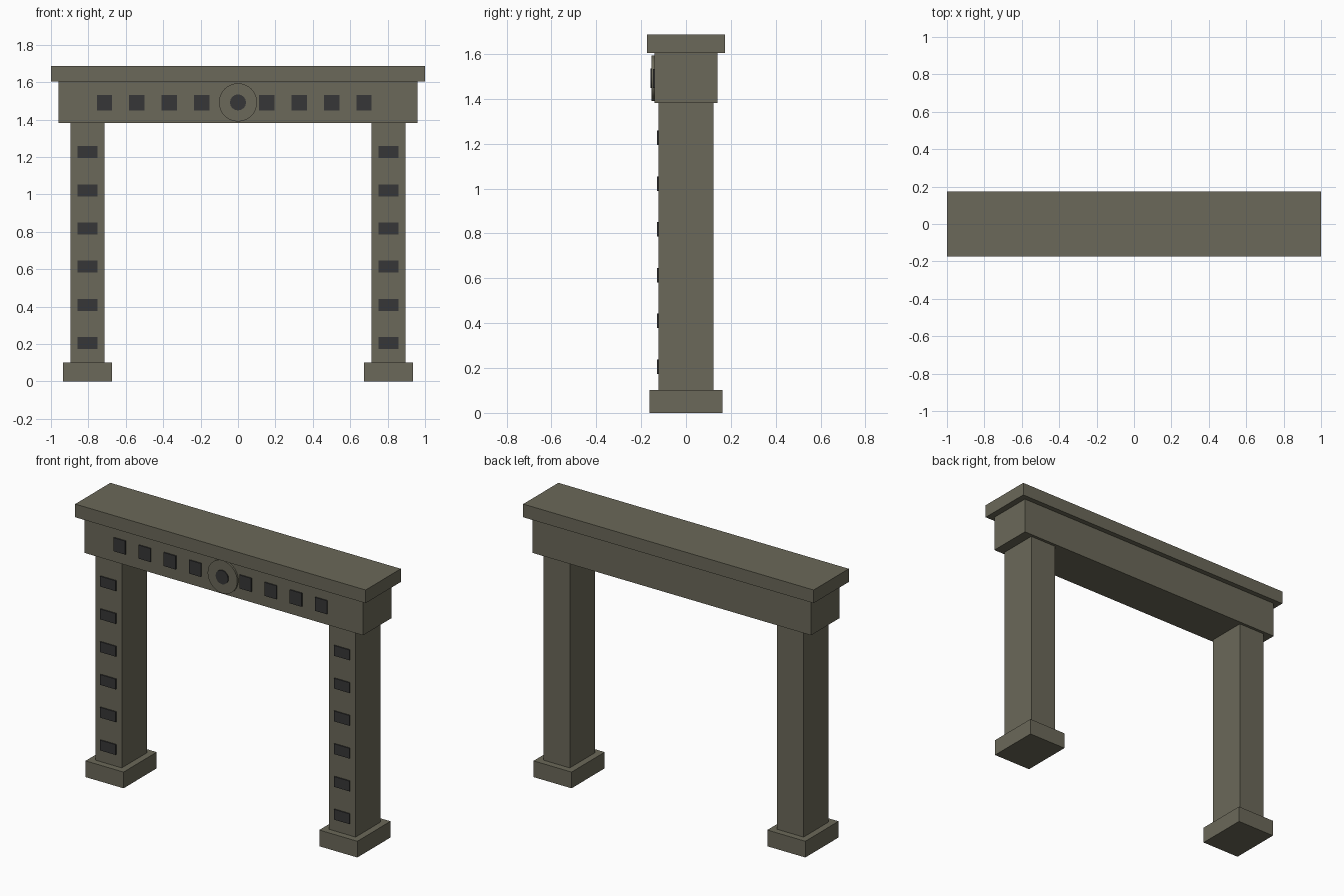
import bpy
from math import pi

cube = bpy.data.objects.get("Cube")
if cube:
    bpy.data.objects.remove(cube, do_unlink=True)


def material(name, colour):
    m = bpy.data.materials.new(name)
    m.use_nodes = True
    m.diffuse_color = colour
    m.node_tree.nodes["Principled BSDF"].inputs["Base Color"].default_value = colour
    return m


stone = material("grey_brown_stone", (0.147, 0.14, 0.1, 1))
dark = material("dark_inlay", (0.037, 0.037, 0.038, 1))


def box(name, mat, x, y, z):
    """Box from (low, high) ranges on each axis."""
    bpy.ops.mesh.primitive_cube_add(size=1, location=[sum(r) / 2 for r in (x, y, z)])
    ob = bpy.context.object
    ob.name = name
    ob.scale = [r[1] - r[0] for r in (x, y, z)]
    bpy.ops.object.transform_apply(location=False, rotation=False, scale=True)
    ob.data.materials.append(mat)
    return ob


def disc(name, mat, radius, front, back, z, sides):
    """Round plate facing the front."""
    bpy.ops.mesh.primitive_cylinder_add(
        vertices=sides, radius=radius, depth=back - front,
        location=(0, (front + back) / 2, z), rotation=(pi / 2, 0, 0))
    ob = bpy.context.object
    ob.name = name
    ob.data.materials.append(mat)
    bpy.ops.object.shade_smooth_by_angle()


def span(centre, half):
    return (centre - half, centre + half)


BASE_TOP, BEAM_LOW, BEAM_TOP, CAP_TOP = 0.101, 1.381, 1.604, 1.686
PILLAR_FRONT, BEAM_FRONT = -0.123, -0.141

# Lintel and overhanging cap
box("lintel", stone, span(0, 0.96), span(0, -BEAM_FRONT), (BEAM_LOW, BEAM_TOP))
box("cap_slab", stone, span(0, 1), span(0, 0.173), (BEAM_TOP, CAP_TOP))

# Pillars with plinths and a column of inlays
for side, x in (("right", -0.805), ("left", 0.805)):
    box(side + "_plinth", stone, span(x, 0.131), span(0, 0.163), (0, BASE_TOP))
    box(side + "_pillar", stone, span(x, 0.091), span(0, -PILLAR_FRONT), (BASE_TOP, BEAM_LOW))
    for i in range(6):
        box(f"{side}_pillar_inlay_{i + 1}", dark, span(x, 0.054),
            (PILLAR_FRONT - 0.007, PILLAR_FRONT + 0.002), span(0.206 + 0.204 * i, 0.032))

# Row of square inlays along the lintel, the middle one behind the medallion
for i in range(9):
    box(f"lintel_inlay_{i + 1}", dark, span(-0.714 + 0.1735 * i, 0.041),
        (BEAM_FRONT - 0.007, BEAM_FRONT + 0.002), span(1.491, 0.042))

# Central medallion
disc("medallion", stone, 0.102, -0.153, BEAM_FRONT, 1.492, 32)
disc("medallion_hub", dark, 0.043, -0.159, -0.152, 1.492, 16)
